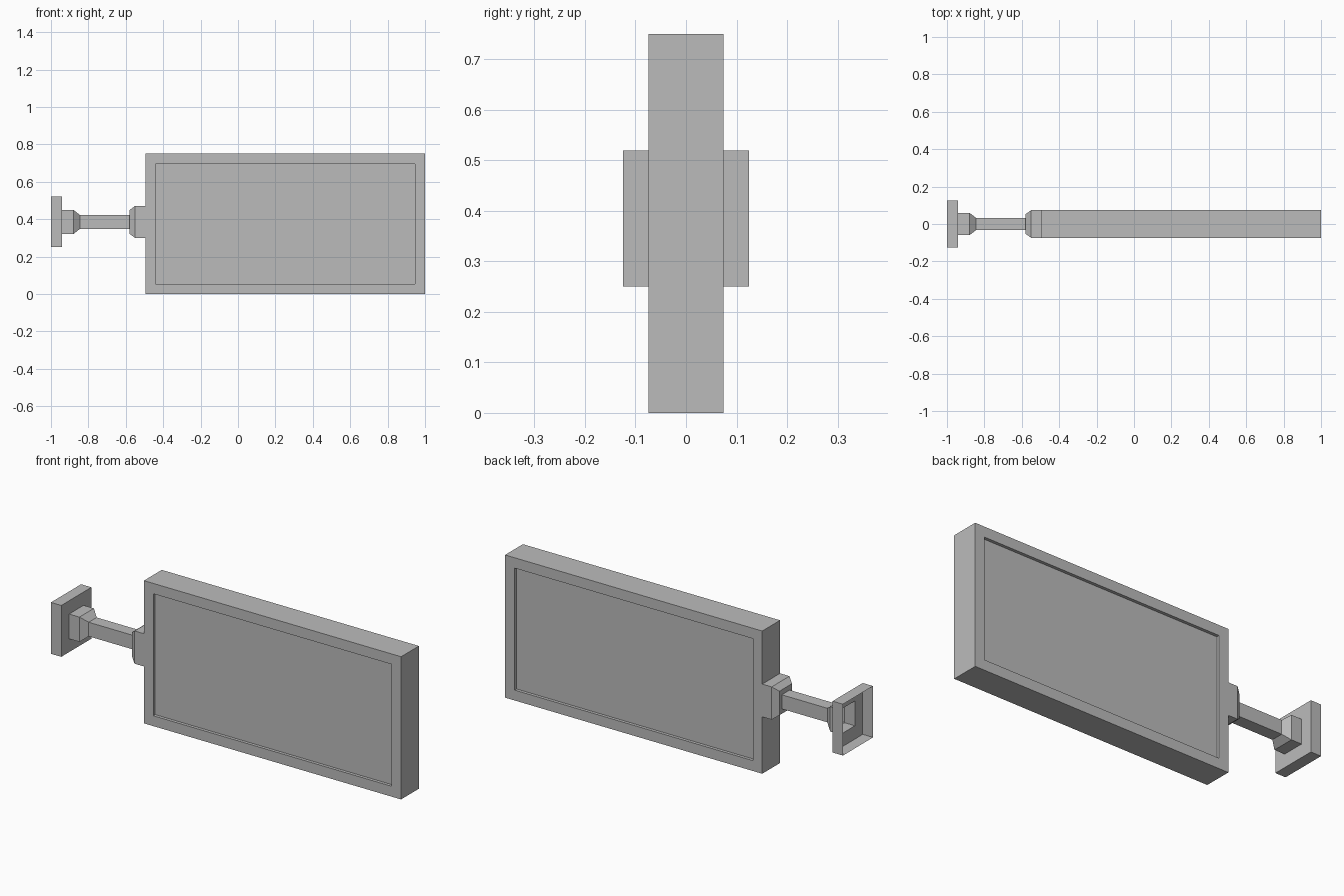
import bpy
import bmesh

cube = bpy.data.objects.get("Cube")
if cube:
    bpy.data.objects.remove(cube)

grey = bpy.data.materials.new("plain grey")
grey.use_nodes = True
colour = (0.5, 0.5, 0.5, 1)
grey.diffuse_color = colour
grey.node_tree.nodes["Principled BSDF"].inputs["Base Color"].default_value = colour

ARM_Z = 0.385


def finish(bm, name):
    mesh = bpy.data.meshes.new(name)
    bm.to_mesh(mesh)
    bm.free()
    mesh.materials.append(grey)
    obj = bpy.data.objects.new(name, mesh)
    bpy.context.collection.objects.link(obj)
    return obj


def loft(name, sections, cap_start=False, cap_end=False):
    """Skin rectangles (x, half depth, half height) along x."""
    bm = bmesh.new()
    rings = []
    for x, hy, hz in sections:
        corners = ((-hy, -hz), (hy, -hz), (hy, hz), (-hy, hz))
        rings.append([bm.verts.new((x, y, ARM_Z + z)) for y, z in corners])
    for a, b in zip(rings, rings[1:]):
        for i in range(4):
            j = (i + 1) % 4
            bm.faces.new((a[i], a[j], b[j], b[i]))
    if cap_start:
        bm.faces.new(rings[0][::-1])
    if cap_end:
        bm.faces.new(rings[-1])
    bmesh.ops.recalc_face_normals(bm, faces=bm.faces)
    return finish(bm, name)


# Sign board with a shallow recessed panel on both sides
bm = bmesh.new()
bmesh.ops.create_cube(bm, size=1)
bmesh.ops.scale(bm, vec=(1.495, 0.148, 0.75), verts=bm.verts)
bmesh.ops.translate(bm, vec=(0.2525, 0, 0.375), verts=bm.verts)
bm.normal_update()
for face in [f for f in bm.faces if abs(f.normal.y) > 0.9]:
    bmesh.ops.inset_region(bm, faces=[face], thickness=0.077)
    step = bmesh.ops.extrude_discrete_faces(bm, faces=[face])["faces"][0]
    side = 1 if step.calc_center_median().y > 0 else -1
    bmesh.ops.translate(bm, vec=(0, -side * 0.016, 0), verts=step.verts)
finish(bm, "sign_board")

# Hollow wall plate, open towards the wall, flaring into the arm
loft("wall_plate_and_arm", [
    (-1.0, 0.125, 0.135),
    (-0.94, 0.125, 0.135),
    (-0.94, 0.06, 0.065),
    (-0.88, 0.06, 0.065),
    (-0.845, 0.033, 0.037),
    (-0.58, 0.033, 0.037),
])

# Chamfered socket joining the arm to the board
loft("board_socket", [
    (-0.58, 0.052, 0.063),
    (-0.55, 0.074, 0.086),
    (-0.495, 0.074, 0.086),
], cap_start=True)
